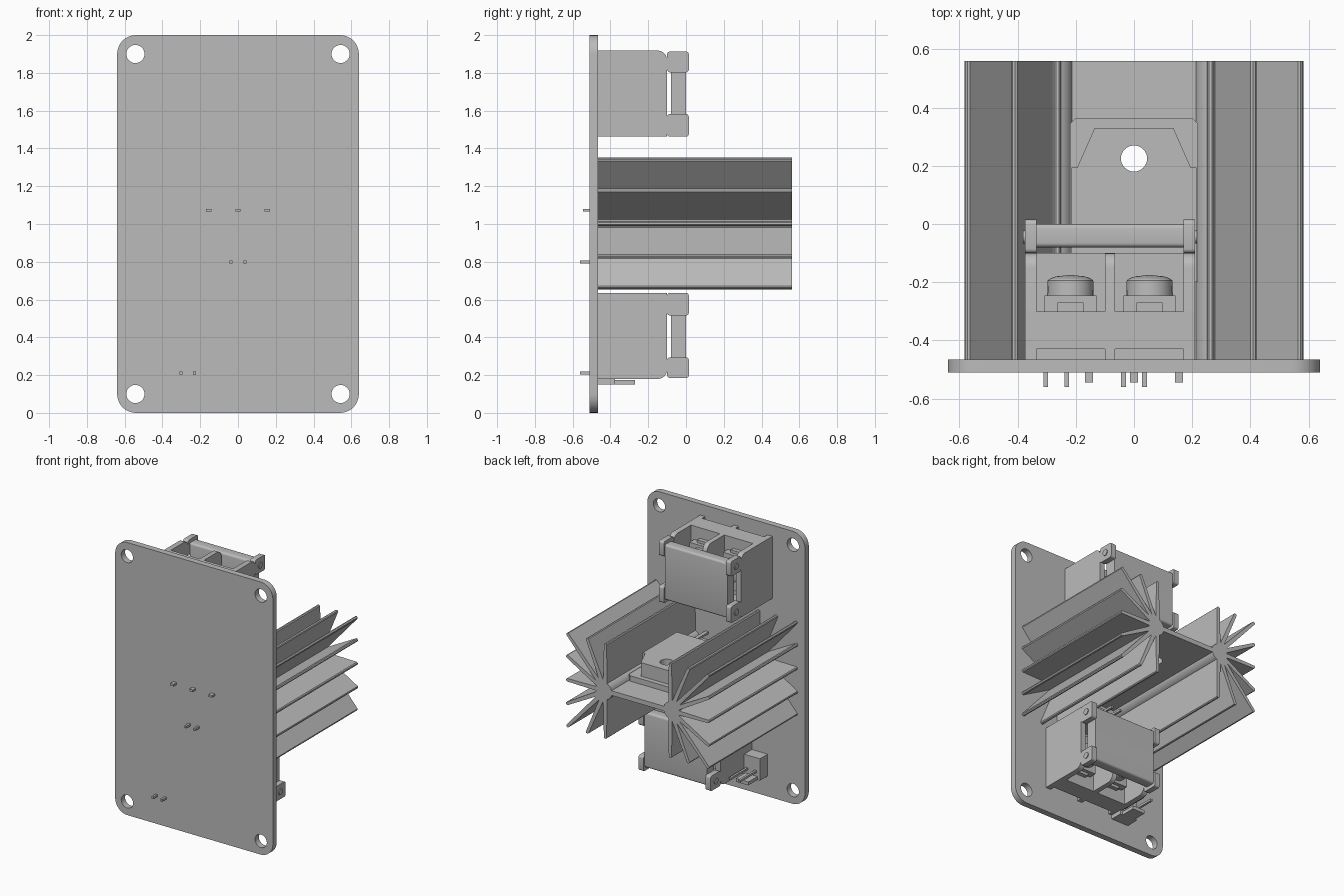
import bpy, bmesh, math
from mathutils import Matrix, Vector

cube = bpy.data.objects.get("Cube")
if cube:
    bpy.data.objects.remove(cube, do_unlink=True)

grey = bpy.data.materials.new("plain grey")
grey.use_nodes = True
COLOUR = (0.5, 0.5, 0.5, 1)
grey.diffuse_color = COLOUR
grey.node_tree.nodes["Principled BSDF"].inputs["Base Color"].default_value = COLOUR


def finish(name, bm, smooth=False):
    bmesh.ops.recalc_face_normals(bm, faces=bm.faces)
    mesh = bpy.data.meshes.new(name)
    bm.to_mesh(mesh)
    bm.free()
    mesh.materials.append(grey)
    obj = bpy.data.objects.new(name, mesh)
    bpy.context.collection.objects.link(obj)
    if smooth:
        bpy.ops.object.select_all(action='DESELECT')
        obj.select_set(True)
        bpy.context.view_layer.objects.active = obj
        bpy.ops.object.shade_smooth_by_angle(angle=math.radians(30))
    return obj


def add_box(bm, x, y, z):
    size = Vector((x[1] - x[0], y[1] - y[0], z[1] - z[0]))
    mid = Vector((sum(x), sum(y), sum(z))) / 2
    bmesh.ops.create_cube(bm, size=1, matrix=Matrix.Translation(mid) @ Matrix.Diagonal(size).to_4x4())


def add_prism(bm, loops, axis, lo, hi):
    """Extrude an outline (first loop) with holes (other loops) along an axis."""
    place = {'x': lambda u, v: (lo, u, v), 'y': lambda u, v: (u, lo, v), 'z': lambda u, v: (u, v, lo)}[axis]
    edges = []
    for loop in loops:
        vs = [bm.verts.new(place(*p)) for p in loop]
        edges += [bm.edges.new((vs[i - 1], vs[i])) for i in range(len(vs))]
    filled = bmesh.ops.triangle_fill(bm, edges=edges, use_beauty=True)
    faces = [g for g in filled["geom"] if isinstance(g, bmesh.types.BMFace)]
    out = bmesh.ops.extrude_face_region(bm, geom=faces, use_keep_orig=True)
    step = Vector([hi - lo if a == axis else 0 for a in 'xyz'])
    moved = [g for g in out["geom"] if isinstance(g, bmesh.types.BMVert)]
    bmesh.ops.translate(bm, verts=moved, vec=step)


def circle(u, v, r, n=32):
    return [(u + r * math.cos(2 * math.pi * i / n), v + r * math.sin(2 * math.pi * i / n)) for i in range(n)]


def rounded(u, v, r, n=8):
    """Rectangle with the four corners rounded."""
    pts = []
    for k, (cu, cv) in enumerate([(u[1] - r, v[1] - r), (u[0] + r, v[1] - r),
                                  (u[0] + r, v[0] + r), (u[1] - r, v[0] + r)]):
        for i in range(n + 1):
            a = math.pi / 2 * (k + i / n)
            pts.append((cu + r * math.cos(a), cv + r * math.sin(a)))
    return pts


# Circuit board with mounting holes
BACK = -0.465
bm = bmesh.new()
holes = [circle(sx * 0.543, 1 + sz * 0.9, 0.048) for sx in (-1, 1) for sz in (-1, 1)]
add_prism(bm, [rounded((-0.64, 0.64), (0, 2), 0.1)] + holes, 'y', -0.51, BACK)
finish("circuit_board", bm, True)

# Heat sink: web plus a hub with nine radiating fins on each side
HUB, MID, END = 0.265, 1.0025, 0.56
MOUNT = (0, 0.225)
bm = bmesh.new()
add_prism(bm, [[(-HUB, BACK), (HUB, BACK), (HUB, END), (-HUB, END)], circle(*MOUNT, 0.045)], 'z', MID - 0.017, MID + 0.017)
reach_x, reach_z = 0.315, 0.348
tips = [(-0.005, 1), (0.47, 1), (0.985, 0.985), (1, 0.51), (1, 0)]
tips += [(u, -v) for u, v in tips[:-1]]
for side in (-1, 1):
    add_prism(bm, [circle(side * (HUB + 0.01), MID, 0.065, 24)], 'y', BACK, END)
    for u, v in tips:
        tip = Vector((u * reach_x, v * reach_z))
        d = tip.normalized()
        n = Vector((-d.y, d.x))
        outline = [n * -0.017, tip - n * 0.011 - d * 0.006, tip - n * 0.005, tip + n * 0.005,
                   tip + n * 0.011 - d * 0.006, n * 0.017]
        add_prism(bm, [[(side * (HUB + p.x), MID + p.y) for p in outline]], 'y', BACK, END)
finish("heat_sink", bm, True)

# Power transistor lying on the web
WEB = MID + 0.017
bm = bmesh.new()
tab = [(-0.22, -0.2), (0.22, -0.2), (0.22, 0.345), (0.2, 0.365), (-0.2, 0.365), (-0.22, 0.345)]
add_prism(bm, [tab, circle(*MOUNT, 0.045)], 'z', WEB, WEB + 0.04)
finish("transistor_tab", bm, True)
bm = bmesh.new()
body = [(-0.215, -0.2), (0.215, -0.2), (0.215, 0.195), (0.195, 0.195), (0.135, 0.33),
        (-0.135, 0.33), (-0.195, 0.195), (-0.215, 0.195)]
add_prism(bm, [body, circle(*MOUNT, 0.045)], 'z', WEB + 0.04, WEB + 0.14)
finish("transistor_body", bm, True)
bm = bmesh.new()
for x in (-0.155, 0, 0.155):
    add_box(bm, (x - 0.014, x + 0.014), (-0.545, -0.2), (1.065, 1.08))
finish("transistor_leads", bm)


# Two-pin headers with a locking wall
def header(name, cx, cz):
    bm = bmesh.new()
    add_box(bm, (cx - 0.07, cx + 0.07), (BACK, -0.375), (cz - 0.06, cz + 0.1))
    add_box(bm, (cx - 0.05, cx + 0.05), (BACK, -0.27), (cz - 0.06, cz - 0.035))
    finish(name + "_housing", bm)
    bm = bmesh.new()
    for x in (cx - 0.036, cx + 0.036):
        add_box(bm, (x - 0.008, x + 0.008), (-0.56, -0.18), (cz - 0.008, cz + 0.008))
    finish(name + "_pins", bm)


header("lower_header", -0.267, 0.21)
header("sink_header", 0, 0.8)


# Two-way screw terminal block, local x and z about its own centre
def terminal_block(name, cx, cz, turn):
    place = Matrix.Translation((cx, 0, cz)) @ Matrix.Rotation(math.pi * turn, 4, 'Y')

    def done(part, bm, smooth=False):
        bmesh.ops.transform(bm, matrix=place, verts=bm.verts)
        finish(name + part, bm, smooth)

    w, h, t = 0.2925, 0.228, 0.04
    walls = [(-w, t - w), (-0.018, 0.018), (w - t, w)]
    bm = bmesh.new()
    add_box(bm, (-w, w), (-0.43, -0.3), (-h, h))
    add_box(bm, (t - w, w - t), (BACK, -0.43), (-h, h - 0.04))
    add_box(bm, (-w, w), (-0.3, -0.1), (-h, -h + 0.04))
    r = 0.05
    arc = [(-0.1 - r + r * math.cos(a * math.pi / 12), h - r + r * math.sin(a * math.pi / 12)) for a in range(7)]
    for x0, x1 in walls:
        add_prism(bm, [[(BACK, -h), (-0.1, -h)] + arc + [(BACK, h)]], 'x', x0, x1)
    done("_body", bm, True)

    # Hinged cover with its side ears and pivots
    bm = bmesh.new()
    add_prism(bm, [rounded((-0.08, 0), (-h + 0.02, h - 0.03), 0.015, 4)], 'x', t - w, w - t)
    done("_cover", bm, True)
    bm = bmesh.new()
    for x0, x1 in (walls[0], walls[2]):
        for z0, z1 in ((-h, -h + 0.12), (h - 0.115, h - 0.005)):
            add_prism(bm, [rounded((-0.1, 0.015), (z0, z1), 0.015, 4)], 'x', x0, x1)
            add_prism(bm, [circle(-0.045, (z0 + z1) / 2, 0.022, 20)], 'x', x0 - 0.006, x1 + 0.006)
    done("_ears", bm, True)

    # Clamp and domed screw in each cell
    clamps, screws = bmesh.new(), bmesh.new()
    for x in (-0.136, 0.136):
        add_box(clamps, (x - 0.09, x + 0.09), (-0.3, -0.245), (-0.13, 0.13))
        add_box(clamps, (x - 0.045, x + 0.045), (-0.3, -0.27), (0.13, 0.15))
        for i in range(5):
            r0, r1 = [0.08 * math.sqrt(1 - (k / 5) ** 2) for k in (i, i + 1)]
            y0 = -0.2 + 0.005 * i if i else -0.245
            y1 = -0.2 + 0.005 * (i + 1)
            spin = Matrix.Translation((x, (y0 + y1) / 2, 0.03)) @ Matrix.Rotation(-math.pi / 2, 4, 'X')
            bmesh.ops.create_cone(screws, cap_ends=True, segments=24, radius1=0.08 if i == 0 else r0,
                                  radius2=r1, depth=y1 - y0, matrix=spin)
    done("_clamps", clamps)
    done("_screws", screws, True)


terminal_block("upper_terminal", -0.0825, 1.69, 0)
terminal_block("lower_terminal", 0.0825, 0.4075, 1)
